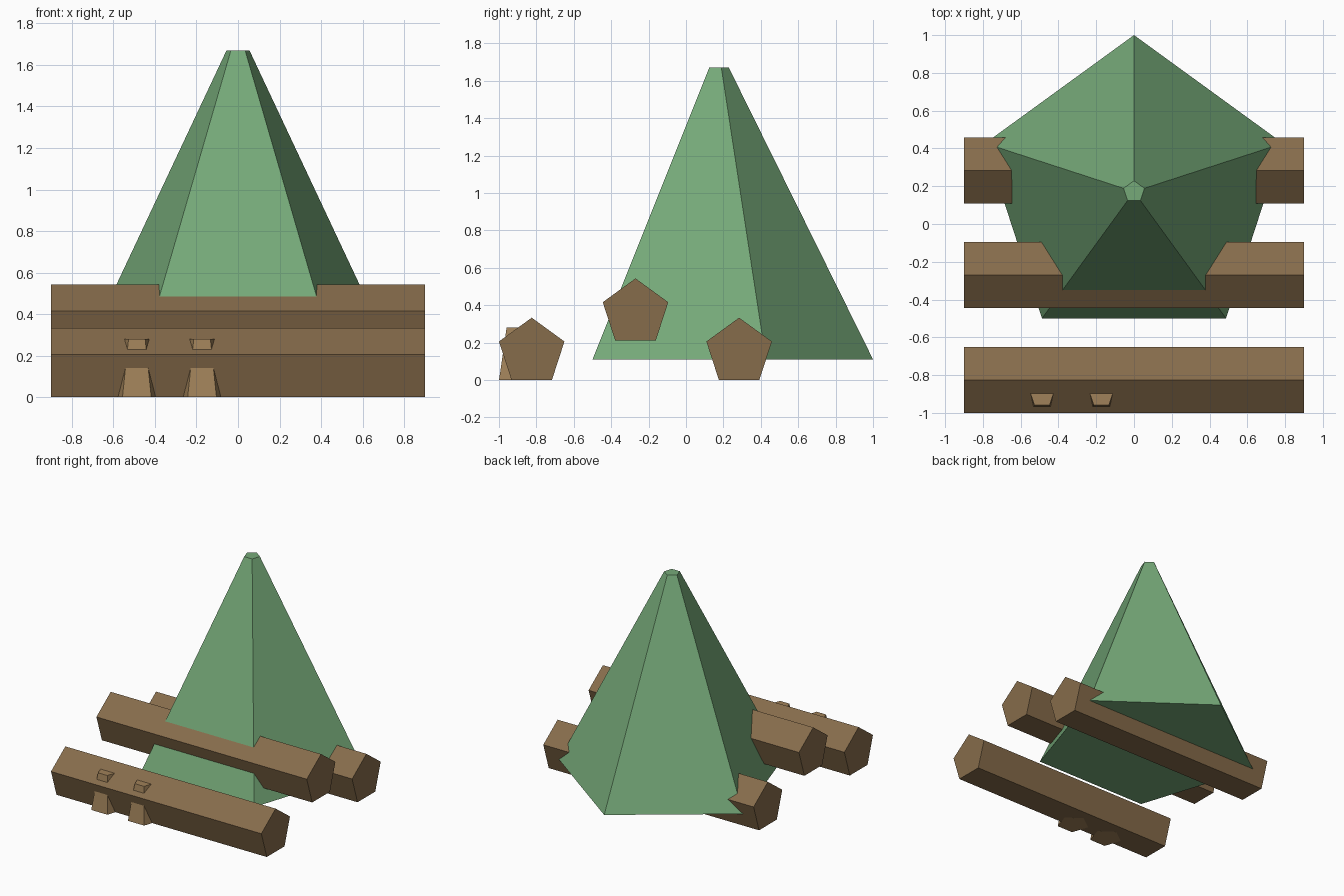
import bpy, bmesh, math

if "Cube" in bpy.data.objects:
    bpy.data.objects.remove(bpy.data.objects["Cube"])


def material(name, rgb):
    m = bpy.data.materials.new(name)
    m.diffuse_color = (*rgb, 1)
    m.use_nodes = True
    m.node_tree.nodes["Principled BSDF"].inputs["Base Color"].default_value = m.diffuse_color
    return m


def ring(r):
    # pentagon with one corner pointing to +v
    return [(r * math.sin(2 * math.pi * i / 5), r * math.cos(2 * math.pi * i / 5)) for i in range(5)]


def loft(name, a, b, mat):
    # closed five-sided solid between two point rings
    bm = bmesh.new()
    va = [bm.verts.new(p) for p in a]
    vb = [bm.verts.new(p) for p in b]
    bm.faces.new(va)
    bm.faces.new(vb[::-1])
    for i in range(5):
        j = (i + 1) % 5
        bm.faces.new((va[i], vb[i], vb[j], va[j]))
    bmesh.ops.recalc_face_normals(bm, faces=bm.faces)
    me = bpy.data.meshes.new(name)
    bm.to_mesh(me)
    bm.free()
    me.materials.append(mat)
    ob = bpy.data.objects.new(name, me)
    bpy.context.collection.objects.link(ob)
    return ob


def frustum(name, x, y, z0, z1, r0, r1, mat):
    return loft(name, [(x + u, y + v, z0) for u, v in ring(r0)],
                [(x + u, y + v, z1) for u, v in ring(r1)], mat)


def log(name, y, z, mat, r=0.184, half=0.9):
    return loft(name, *[[(x, y + u, z + v) for u, v in ring(r)] for x in (-half, half)], mat)


green = material("foliage", (0.18, 0.40, 0.19))
brown = material("bark", (0.24, 0.15, 0.07))
tan = material("light_wood", (0.35, 0.22, 0.10))

# tapered tree crown
frustum("tree_crown", 0, 0.171, 0.11, 1.67, 0.829, 0.058, green)

# three horizontal logs
log("front_log", -0.825, 0.149, brown)
log("back_log", 0.284, 0.149, brown)
log("raised_log", -0.27, 0.359, brown)

# small tapered stumps set into the front log
for i, x in enumerate((-0.487, -0.173)):
    frustum(f"stump_{i + 1}", x, -0.904, 0, 0.28, 0.118, 0.068, tan)
